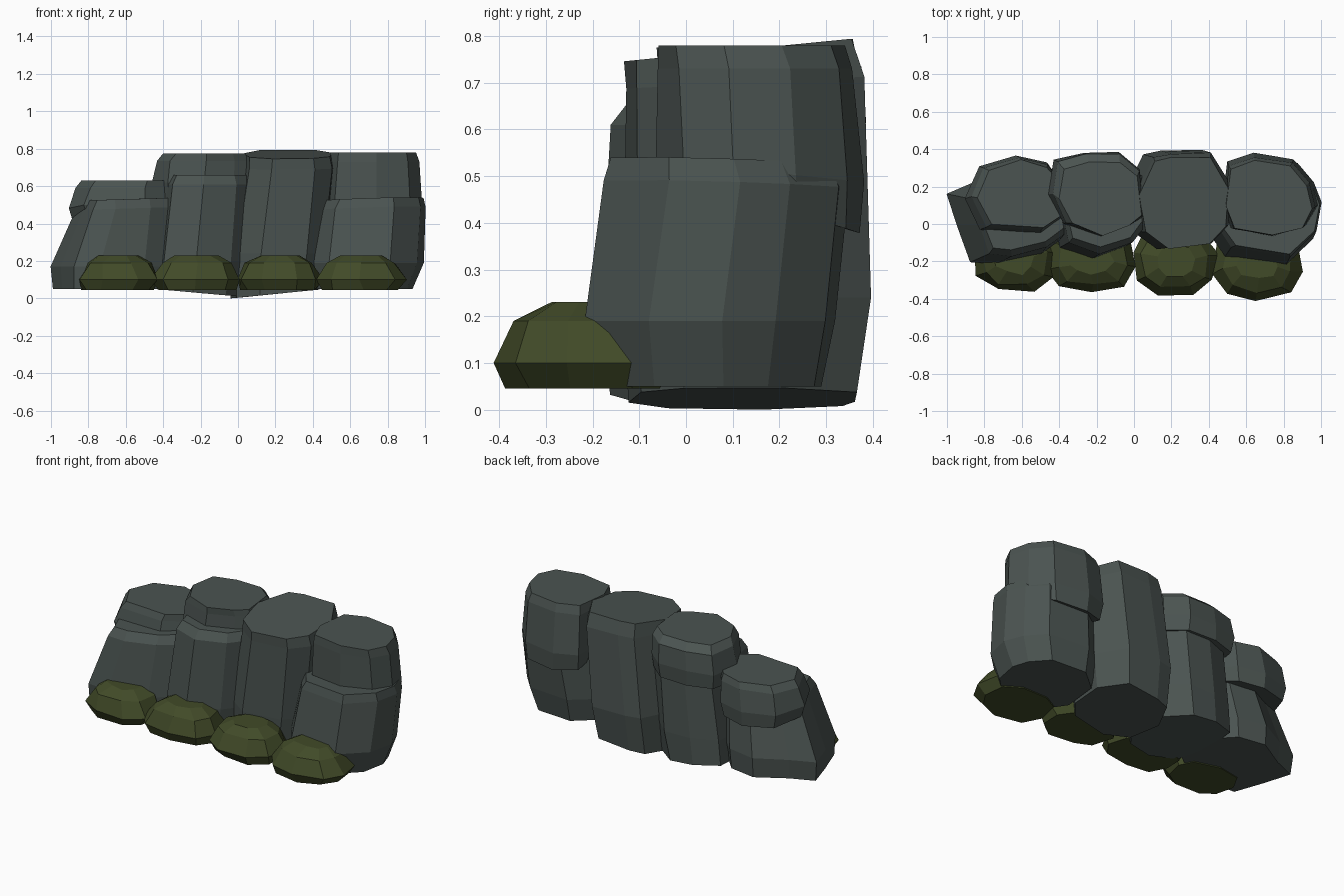
import bpy, bmesh, math, random

if "Cube" in bpy.data.objects:
    bpy.data.objects.remove(bpy.data.objects["Cube"])

random.seed(4)


def material(name, rgb):
    m = bpy.data.materials.new(name)
    m.diffuse_color = (*rgb, 1)
    m.use_nodes = True
    m.node_tree.nodes["Principled BSDF"].inputs["Base Color"].default_value = m.diffuse_color
    return m


ROCK = material("slate rock", (0.070, 0.088, 0.082))
MOSS = material("moss green", (0.053, 0.069, 0.021))


def block(name, outline, rings, mat, jitter=0.005):
    """Loft a plan outline through rings of (z, scale, dx, dy, tilt_x, tilt_y)."""
    xs, ys = zip(*outline)
    cx, cy = (min(xs) + max(xs)) / 2, (min(ys) + max(ys)) / 2
    bm = bmesh.new()
    loops = []
    for z, s, dx, dy, tx, ty in rings:
        loop = []
        for x, y in outline:
            px, py = (x - cx) * s, (y - cy) * s
            loop.append(bm.verts.new((
                cx + px + dx + random.uniform(-jitter, jitter),
                cy + py + dy + random.uniform(-jitter, jitter),
                max(0, z + tx * px + ty * py))))
        loops.append(loop)
    n = len(outline)
    for a, b in zip(loops, loops[1:]):
        for i in range(n):
            j = (i + 1) % n
            bm.faces.new((a[i], a[j], b[j], b[i]))
    bm.faces.new(loops[0])
    bm.faces.new(loops[-1])
    bmesh.ops.recalc_face_normals(bm, faces=bm.faces)
    me = bpy.data.meshes.new(name)
    bm.to_mesh(me)
    bm.free()
    me.materials.append(mat)
    bpy.context.collection.objects.link(bpy.data.objects.new(name, me))


# Left, lowest column and its cap
block("left_rock_base",
      [(-1, .16), (-.95, -.01), (-.88, -.2), (-.74, -.215), (-.5, -.16),
       (-.35, -.05), (-.36, .15), (-.5, .29), (-.68, .32), (-.86, .22)],
      [(.05, .96, 0, 0, 0, 0), (.17, 1, 0, 0, 0, 0),
       (.48, .81, .07, -.005, .03, 0), (.53, .74, .07, .01, .03, 0)], ROCK)
block("left_rock_cap",
      [(-.9, .14), (-.83, .31), (-.63, .37), (-.47, .33), (-.37, .2),
       (-.37, .04), (-.5, -.05), (-.82, -.03)],
      [(.41, .92, 0, 0, 0, -.2), (.48, 1, 0, 0, 0, -.1),
       (.59, .93, .015, 0, 0, 0), (.63, .86, .03, 0, 0, 0)], ROCK)

# Inner left column and its cap
block("inner_left_rock_base",
      [(-.42, .1), (-.4, .3), (-.25, .36), (-.08, .36), (.05, .25),
       (.08, 0), (-.01, -.12), (-.19, -.18), (-.37, -.12)],
      [(.03, .95, -.05, 0, -.09, 0), (.2, 1, -.03, 0, 0, 0),
       (.61, .95, .01, .01, 0, 0), (.66, .86, .01, .02, 0, 0)], ROCK)
block("inner_left_rock_cap",
      [(-.46, .16), (-.43, .34), (-.27, .385), (-.08, .385), (.03, .29),
       (.06, .05), (-.02, -.01), (-.18, -.07), (-.38, 0)],
      [(.53, .95, 0, 0, 0, 0), (.62, 1, 0, 0, 0, 0),
       (.735, .94, .01, 0, 0, 0), (.775, .86, .02, -.02, 0, 0)], ROCK)

# Tall leaning column, one piece, reaching the ground
block("inner_right_rock",
      [(.01, .18), (.1, .37), (.2, .395), (.42, .395), (.52, .22),
       (.51, 0), (.42, -.1), (.18, -.13), (.05, -.04)],
      [(.023, .93, -.07, -.015, .1, 0), (.24, 1, -.055, 0, 0, 0),
       (.7, .97, 0, -.01, 0, .05), (.77, .92, 0, -.02, 0, .1)], ROCK)

# Right column and its cap
block("right_rock_base",
      [(1, .09), (.96, .2), (.86, .31), (.6, .33), (.45, .2),
       (.42, -.05), (.5, -.16), (.82, -.21), (.97, -.07)],
      [(.05, .88, -.03, -.01, 0, 0), (.19, 1, -.01, -.01, 0, 0),
       (.48, .96, .015, .025, .03, -.03), (.53, .9, .02, .02, .03, -.03)], ROCK)
block("right_rock_cap",
      [(.98, .1), (.95, .24), (.85, .35), (.64, .385), (.5, .33),
       (.47, .12), (.52, -.02), (.74, -.06), (.92, -.01)],
      [(.44, .93, 0, .005, 0, -.3), (.51, 1, 0, 0, 0, -.1),
       (.73, .95, 0, -.015, 0, 0), (.78, .9, 0, -.025, 0, 0)], ROCK)

# Row of moss mounds along the front foot
for i, (x, rx, front) in enumerate([(-.64, .225, -.36), (-.225, .24, -.36),
                                    (.22, .23, -.38), (.66, .24, -.4)]):
    ry = (-.02 - front) / 2
    plan = []
    for k in range(9):
        a = math.tau * (k + .25 + .5 * (i % 2)) / 9
        c, s = math.cos(a), math.sin(a)
        # slightly squared oval
        plan.append((x + rx * math.copysign(abs(c) ** .8, c),
                     front + ry + ry * math.copysign(abs(s) ** .8, s)))
    block(f"moss_mound_{i + 1}", plan,
          [(.045, .87, 0, 0, 0, 0), (.1, 1, 0, 0, 0, 0),
           (.19, .78, 0, 0, 0, 0), (.23, .46, 0, 0, 0, 0)], MOSS, .012)
